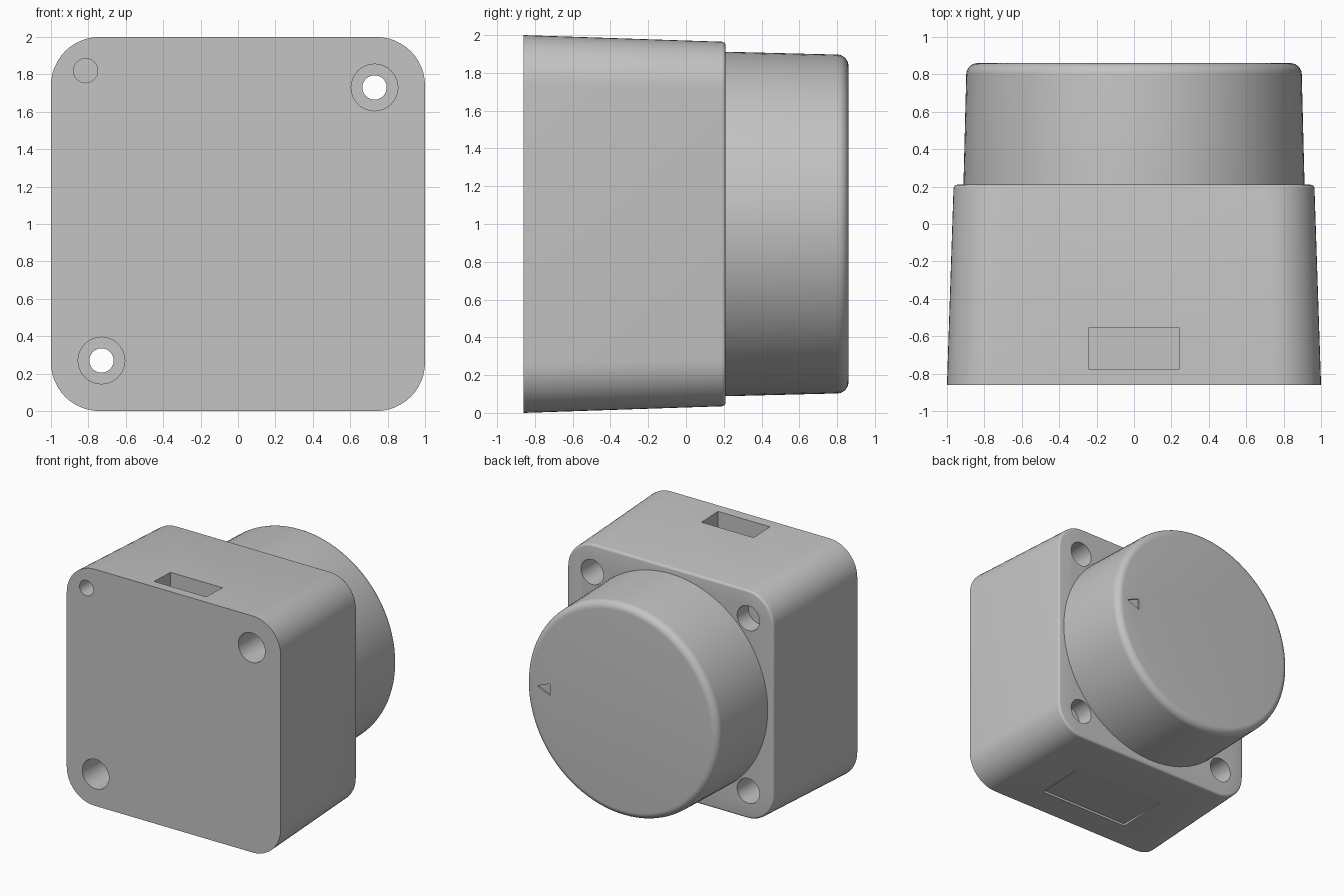
import bpy, bmesh, math
from mathutils import Vector

if "Cube" in bpy.data.objects:
    bpy.data.objects.remove(bpy.data.objects["Cube"], do_unlink=True)

grey = bpy.data.materials.new("plain grey")
grey.use_nodes = True
grey.diffuse_color = (0.55, 0.55, 0.55, 1)
grey.node_tree.nodes["Principled BSDF"].inputs["Base Color"].default_value = grey.diffuse_color

FRONT, SHOULDER, BACK = -0.86, 0.21, 0.86
CENTRE_Z = 1.0


def rounded_square(half, radius, y, steps=12):
    """Ring of points in the plane at depth y."""
    ring = []
    for corner in range(4):
        mid = math.radians(45 + 90 * corner)
        cx = math.copysign(half - radius, math.cos(mid))
        cz = math.copysign(half - radius, math.sin(mid))
        for i in range(steps + 1):
            a = math.radians(90 * corner + 90 * i / steps)
            ring.append(Vector((cx + radius * math.cos(a), y, CENTRE_Z + cz + radius * math.sin(a))))
    return ring


def circle(radius, y, x=0, z=CENTRE_Z, sides=96):
    angles = [math.tau * i / sides for i in range(sides)]
    return [Vector((x + radius * math.cos(a), y, z + radius * math.sin(a))) for a in angles]


def loft(name, rings):
    """Closed solid through equal rings of points."""
    bm = bmesh.new()
    loops = [[bm.verts.new(p) for p in ring] for ring in rings]
    n = len(loops[0])
    for a, b in zip(loops, loops[1:]):
        for i in range(n):
            j = (i + 1) % n
            bm.faces.new((a[i], a[j], b[j], b[i]))
    bm.faces.new(loops[0])
    bm.faces.new(loops[-1])
    bmesh.ops.recalc_face_normals(bm, faces=bm.faces)
    mesh = bpy.data.meshes.new(name)
    bm.to_mesh(mesh)
    bm.free()
    mesh.materials.append(grey)
    obj = bpy.data.objects.new(name, mesh)
    bpy.context.collection.objects.link(obj)
    return obj


def bore(x, z, radius, y0, y1):
    return loft("bore_cutter", [circle(radius, y, x, z, 32) for y in (y0, y1)])


def box(x, y0, y1, z0, z1):
    rect = [(-x, y0), (x, y0), (x, y1), (-x, y1)]
    return loft("box_cutter", [[Vector((px, py, z)) for px, py in rect] for z in (z0, z1)])


def finish(obj, cutters):
    """Cut the recesses, remove the cutters and shade."""
    bpy.ops.object.select_all(action="DESELECT")
    bpy.context.view_layer.objects.active = obj
    obj.select_set(True)
    for cutter in cutters:
        cutter.hide_render = True
        mod = obj.modifiers.new("cut", "BOOLEAN")
        mod.operation, mod.solver, mod.object = "DIFFERENCE", "EXACT", cutter
        bpy.ops.object.modifier_apply(modifier=mod.name)
        bpy.data.objects.remove(cutter, do_unlink=True)
    bpy.ops.object.shade_smooth_by_angle(angle=math.radians(30))


# Tapered housing with a softened rear edge
edge = 0.02
rings = [rounded_square(1.0, 0.26, FRONT)]
for i in range(5):
    a = math.radians(90 * i / 4)
    inset = edge * (1 - math.cos(a))
    rings.append(rounded_square(0.965 - inset, 0.25 - inset, SHOULDER - edge + edge * math.sin(a)))
housing = loft("housing", rings)

cuts = []
for side in (1, -1):
    # Through screw holes, counterbored at both ends
    x, z = 0.73 * side, CENTRE_Z + 0.73 * side
    cuts += [bore(x, z, 0.125, FRONT - 0.1, -0.35),
             bore(x, z, 0.065, -0.4, 0.0),
             bore(x, z, 0.105, -0.1, SHOULDER + 0.1)]
    # Blind rear holes with a smaller pilot bore
    z = CENTRE_Z - 0.73 * side
    cuts += [bore(x, z, 0.105, 0.06, SHOULDER + 0.1),
             bore(x + 0.03 * side, z - 0.03 * side, 0.055, -0.2, 0.1)]
# Small front hole, top slot and shallow underside panel
cuts += [bore(-0.815, 1.82, 0.065, FRONT - 0.1, -0.4),
         box(0.243, -0.775, -0.555, 1.65, 2.1),
         box(0.425, -0.63, -0.18, -0.1, 0.027)]
finish(housing, cuts)

# Round rear cap with a rolled rim
roll = 0.06
rings = [circle(0.912, SHOULDER - 0.005)]
for i in range(9):
    a = math.radians(90 * i / 8)
    rings.append(circle(0.897 - roll * (1 - math.cos(a)), BACK - roll + roll * math.sin(a)))
cap = loft("rear_cap", rings)

# Shallow triangular pointer recess
pointer = [(0.79, 1.0), (0.67, 1.05), (0.67, 0.95)]
finish(cap, [loft("pointer_cutter", [[Vector((x, y, z)) for x, z in pointer] for y in (BACK - 0.012, BACK + 0.1)])])
